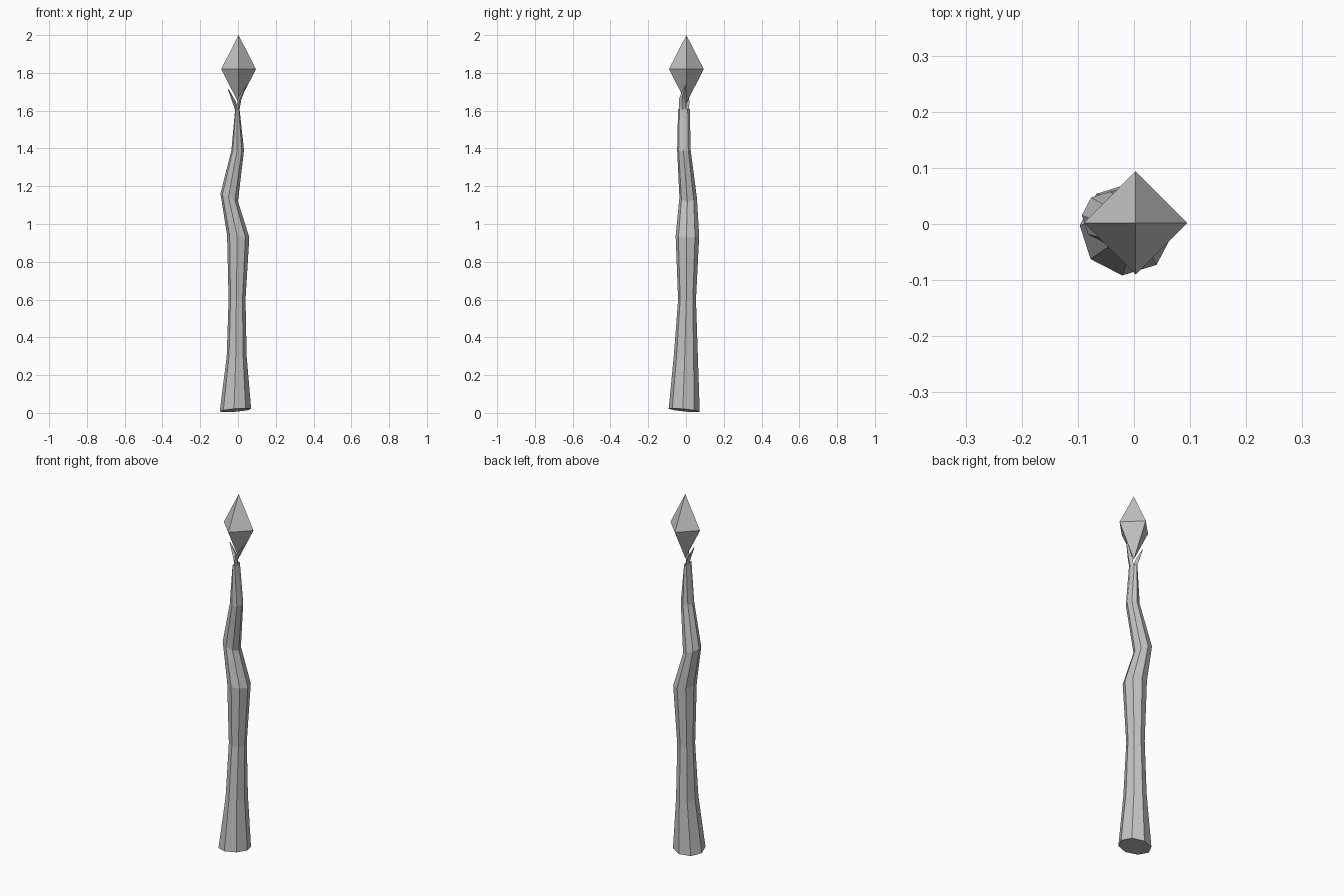
import bpy
import bmesh
import math
from mathutils import Vector

cube = bpy.data.objects.get("Cube")
if cube:
    bpy.data.objects.remove(cube, do_unlink=True)

grey = bpy.data.materials.new("stone grey")
grey.use_nodes = True
colour = (0.55, 0.55, 0.55, 1)
grey.diffuse_color = colour
grey.node_tree.nodes["Principled BSDF"].inputs["Base Color"].default_value = colour


def finish(bm, name):
    bmesh.ops.recalc_face_normals(bm, faces=bm.faces)
    mesh = bpy.data.meshes.new(name)
    bm.to_mesh(mesh)
    bm.free()
    mesh.materials.append(grey)
    obj = bpy.data.objects.new(name, mesh)
    bpy.context.collection.objects.link(obj)
    return obj


def loft(name, rings):
    """Skin closed rings of points and cap both ends."""
    bm = bmesh.new()
    loops = [[bm.verts.new(p) for p in ring] for ring in rings]
    n = len(loops[0])
    for a, b in zip(loops, loops[1:]):
        for i in range(n):
            j = (i + 1) % n
            bm.faces.new((a[i], a[j], b[j], b[i]))
    bm.faces.new(loops[0][::-1])
    bm.faces.new(loops[-1])
    return finish(bm, name)


def octagon(x0, x1, y0, y1, z, slope_x=0, slope_y=0):
    """Eight-sided ring filling a box, tilted by the two slopes."""
    cx, cy, rx, ry = (x0 + x1) / 2, (y0 + y1) / 2, (x1 - x0) / 2, (y1 - y0) / 2
    ring = []
    for k in range(8):
        a = math.radians(45 * k - 5)
        dx, dy = rx * math.cos(a), ry * math.sin(a)
        ring.append((cx + dx, cy + dy, z + slope_x * dx + slope_y * dy))
    return ring


# Crooked shaft, from the foot to the pinched neck
loft("shaft", [
    octagon(-0.097, 0.07, -0.092, 0.073, 0.014, 0.08, -0.1),
    octagon(-0.06, 0.046, -0.065, 0.063, 0.3),
    octagon(-0.05, 0.04, -0.042, 0.053, 0.6),
    octagon(-0.058, 0.06, -0.055, 0.07, 0.935, -0.1),
    octagon(-0.093, 0.0, -0.035, 0.058, 1.14, -0.45),
    octagon(-0.035, 0.032, -0.047, 0.025, 1.39),
    octagon(-0.015, 0.008, -0.042, 0.02, 1.61),
])


# Two prongs that fork from the neck and hold the crystal
def prong(name, base, middle, tip):
    rings = []
    for point, rx, ry in ((base, 0.009, 0.018), (middle, 0.01, 0.016), (tip, 0.002, 0.003)):
        x, y, z = point
        rings.append([(x + rx, y, z), (x, y + ry, z), (x - rx, y, z), (x, y - ry, z)])
    loft(name, rings)


prong("left_prong", (-0.002, -0.018, 1.6), (0.008, -0.022, 1.66), (0.045, -0.005, 1.735))
prong("right_prong", (-0.005, -0.002, 1.6), (-0.022, 0.002, 1.65), (-0.052, 0.003, 1.715))

# Crystal: a tall octahedron
bm = bmesh.new()
centre, radius, half = Vector((0.003, 0.002, 1.82)), 0.092, 0.18
top = bm.verts.new(centre + Vector((0, 0, half)))
bottom = bm.verts.new(centre - Vector((0, 0, half)))
belt = [bm.verts.new(centre + radius * Vector((x, y, 0)))
        for x, y in ((1, 0), (0, 1), (-1, 0), (0, -1))]
for i in range(4):
    a, b = belt[i], belt[(i + 1) % 4]
    bm.faces.new((a, b, top))
    bm.faces.new((b, a, bottom))
finish(bm, "crystal")
